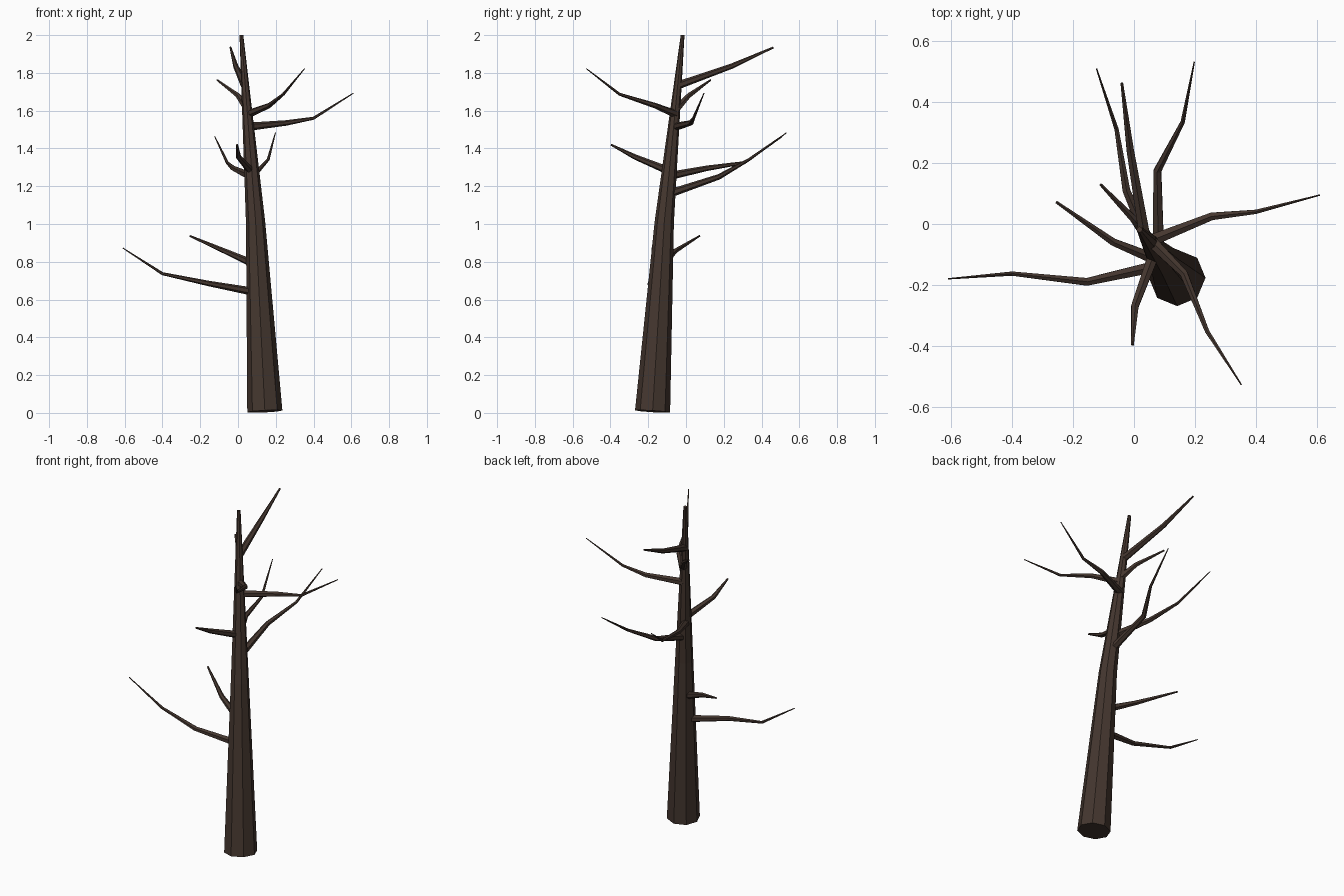
import bpy, bmesh, math
from mathutils import Vector

if "Cube" in bpy.data.objects:
    bpy.data.objects.remove(bpy.data.objects["Cube"])

bark = bpy.data.materials.new("dark_bark")
bark.diffuse_color = (0.058, 0.037, 0.028, 1)
bark.use_nodes = True
bark.node_tree.nodes["Principled BSDF"].inputs["Base Color"].default_value = bark.diffuse_color


def tube(name, points, radii, sides, ref):
    """Faceted tapering tube through points, rings square to the path."""
    pts = [Vector(p) for p in points]
    bm = bmesh.new()
    rings = []
    for i, (p, r) in enumerate(zip(pts, radii)):
        t = Vector()
        if i > 0:
            t += (p - pts[i - 1]).normalized()
        if i < len(pts) - 1:
            t += (pts[i + 1] - p).normalized()
        t.normalize()
        u = (Vector(ref) - t * t.dot(Vector(ref))).normalized()
        v = t.cross(u)
        rings.append([bm.verts.new(p + r * (u * math.cos(a) + v * math.sin(a)))
                      for a in (math.tau * k / sides for k in range(sides))])
    for a, b in zip(rings, rings[1:]):
        for k in range(sides):
            n = (k + 1) % sides
            bm.faces.new((a[k], a[n], b[n], b[k]))
    bm.faces.new(rings[0][::-1])
    bm.faces.new(rings[-1])
    me = bpy.data.meshes.new(name)
    bm.to_mesh(me)
    bm.free()
    me.materials.append(bark)
    ob = bpy.data.objects.new(name, me)
    bpy.context.collection.objects.link(ob)
    return ob


# Leaning eight-sided trunk
tube("trunk", [(0.142, -0.177, 0.008), (0.093, -0.115, 1.01), (0.018, -0.018, 2.0)],
     [0.093, 0.051, 0.010], 8, (1, 0, 0))

# Bare branches, listed from the lowest to the highest
branches = {
    "low_left_branch": [(0.09, -0.135, 0.64), (-0.155, -0.19, 0.685),
                        (-0.40, -0.163, 0.737), (-0.61, -0.18, 0.873)],
    "low_left_twig": [(0.08, -0.12, 0.79), (-0.067, -0.06, 0.855), (-0.255, 0.072, 0.937)],
    "back_right_branch": [(0.08, -0.09, 1.16), (0.077, 0.175, 1.25),
                          (0.16, 0.335, 1.342), (0.198, 0.532, 1.483)],
    "back_left_branch": [(0.06, -0.085, 1.255), (-0.025, 0.11, 1.295),
                         (-0.057, 0.31, 1.325), (-0.123, 0.51, 1.463)],
    "front_twig": [(0.065, -0.10, 1.285), (0.003, -0.27, 1.355), (-0.005, -0.397, 1.42)],
    "right_branch": [(0.055, -0.055, 1.515), (0.255, 0.025, 1.535),
                     (0.40, 0.04, 1.56), (0.61, 0.095, 1.692)],
    "front_right_branch": [(0.05, -0.05, 1.58), (0.165, -0.165, 1.627),
                           (0.24, -0.352, 1.687), (0.352, -0.527, 1.822)],
    "upper_left_twig": [(0.05, -0.05, 1.61), (0.0, 0.015, 1.68), (-0.11, 0.13, 1.762)],
    "top_back_branch": [(0.035, -0.04, 1.735), (-0.012, 0.24, 1.835), (-0.04, 0.463, 1.935)],
}
tapers = {3: [0.021, 0.014, 0.005], 4: [0.022, 0.0145, 0.008, 0.0025]}
for name, pts in branches.items():
    tube(name, pts, tapers[len(pts)], 6, (0, 0, 1))
